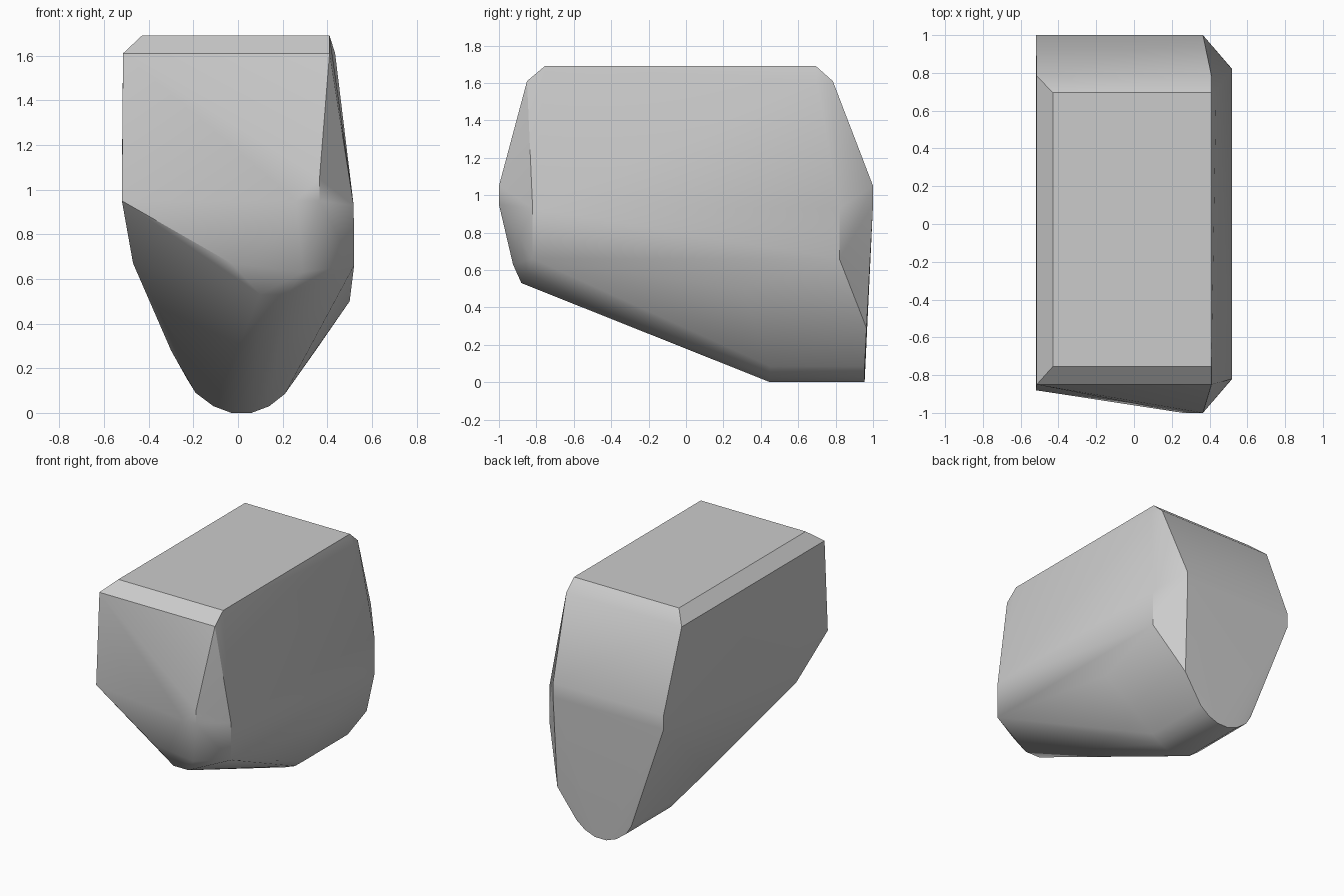
import bpy
import bmesh
from math import radians

old = bpy.data.objects.get("Cube")
if old:
    bpy.data.objects.remove(old, do_unlink=True)

grey = bpy.data.materials.new("light grey")
grey.use_nodes = True
tone = (0.6, 0.6, 0.6, 1)
grey.diffuse_color = tone
grey.node_tree.nodes["Principled BSDF"].inputs["Base Color"].default_value = tone

points = []


def rectangle(x_range, y_range, z):
    """Add the four corners of a level rectangle."""
    points.extend((x, y, z) for x in x_range for y in y_range)


def extrude(profile, y_range):
    """Add an x-z profile at each end of a run along y."""
    points.extend((x, y, z) for x, z in profile for y in y_range)


# Flat top and the chamfer below it
rectangle((-0.43, 0.41), (-0.755, 0.695), 1.69)
rectangle((-0.515, 0.41), (-0.85, 0.785), 1.61)
points.append((0.435, 0.7, 1.61))

# Upright side panel with cut corners
extrude([(0.518, 0.93), (0.52, 0.66)], (-0.82, 0.82))

# Widest band: back edge, front nose and left front corner
for z in (1.05, 0.95):
    points += [(-0.52, 1, z), (0.365, 1, z), (0.365, -1, z)]
points += [(0.26, -1, 0.95), (-0.52, -0.88, 0.95)]

# Rounded keel along the back half
keel = [(-0.23, 0.155), (-0.19, 0.09), (-0.11, 0.03), (-0.03, 0),
        (0.06, 0), (0.14, 0.03), (0.21, 0.085)]
extrude(keel, (0.45, 0.955))

# Chin under the nose
points += [(0.1, -0.88, 0.53), (0.22, -0.88, 0.53),
           (0.29, -0.925, 0.63), (-0.03, -0.925, 0.67)]

# Lower flanks
points += [(-0.47, -0.59, 0.67), (-0.3, 0.165, 0.28),
           (0.5, 0.3, 0.5), (0.355, 0.965, 0.29)]

# Skin the corners into one faceted solid
bm = bmesh.new()
for p in points:
    bm.verts.new(p)
hull = bmesh.ops.convex_hull(bm, input=bm.verts)
loose = {g for g in hull["geom_interior"] + hull["geom_unused"]
         if isinstance(g, bmesh.types.BMVert)}
bmesh.ops.delete(bm, geom=list(loose), context="VERTS")
bmesh.ops.dissolve_limit(bm, angle_limit=radians(1),
                         verts=bm.verts, edges=bm.edges)
bmesh.ops.recalc_face_normals(bm, faces=bm.faces)
mesh = bpy.data.meshes.new("faceted_block")
bm.to_mesh(mesh)
bm.free()
mesh.materials.append(grey)

block = bpy.data.objects.new("faceted_block", mesh)
bpy.context.collection.objects.link(block)
bpy.ops.object.select_all(action="DESELECT")
block.select_set(True)
bpy.context.view_layer.objects.active = block
bpy.ops.object.shade_smooth_by_angle(angle=radians(30))
